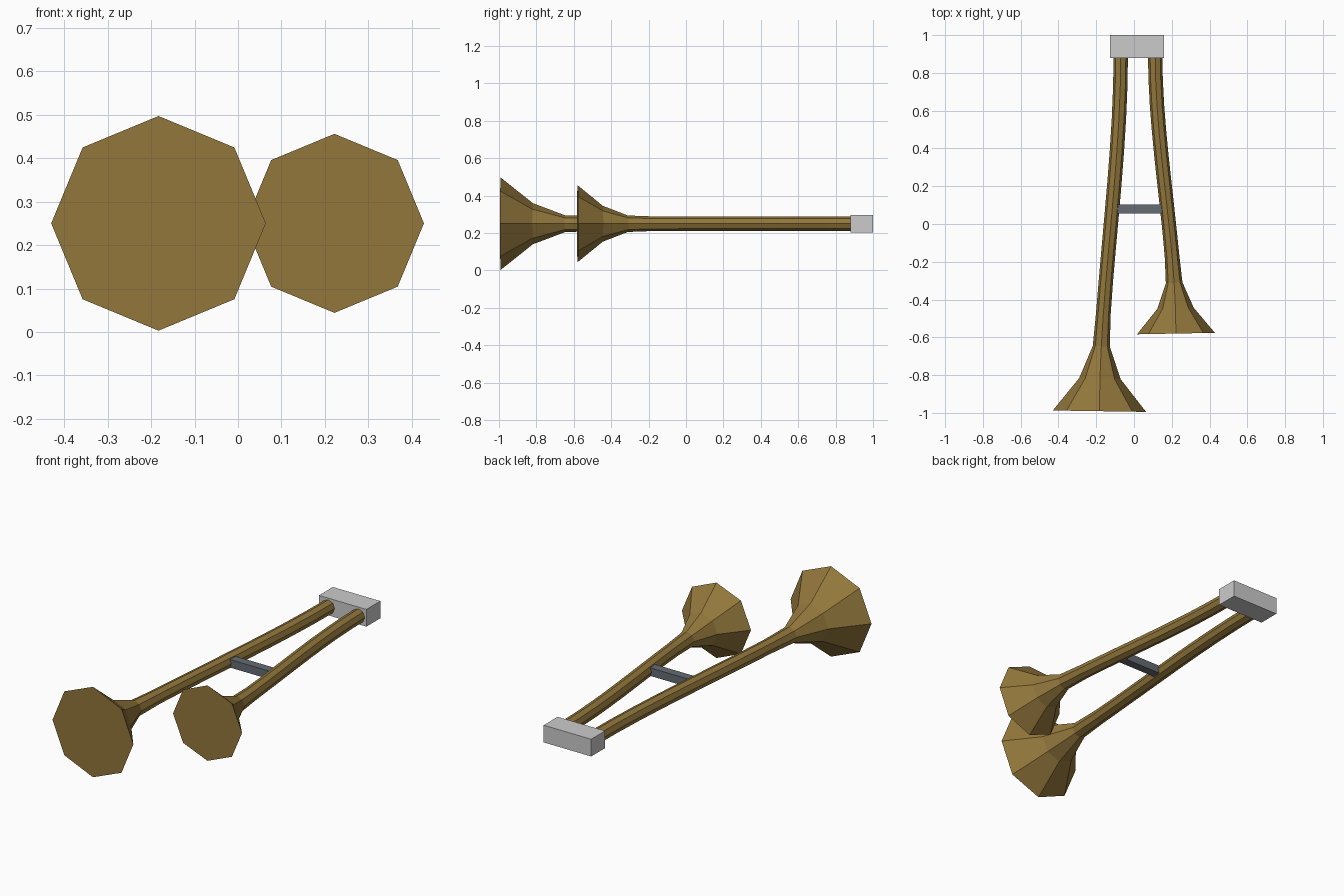
import bpy, bmesh, math
from mathutils import Vector

if "Cube" in bpy.data.objects:
    bpy.data.objects.remove(bpy.data.objects["Cube"])

SIDES, STEPS, Z = 8, 11, 0.25


def material(name, rgb):
    m = bpy.data.materials.new(name)
    m.diffuse_color = (*rgb, 1)
    m.use_nodes = True
    m.node_tree.nodes["Principled BSDF"].inputs["Base Color"].default_value = m.diffuse_color
    return m


brass = material("brass", (0.29, 0.185, 0.045))
steel = material("dark_steel", (0.13, 0.15, 0.17))


def horn(name, start, end, flare):
    # S-curved tube with flared rings at the front, capped at both ends
    path = []
    for i in range(STEPS + 1):
        t = i / STEPS
        s = t * t * (3 - 2 * t)
        path.append(Vector((start[0] + (end[0] - start[0]) * s,
                            start[1] + (end[1] - start[1]) * t, Z)))
    radii = [0.038] * (STEPS + 1 - len(flare)) + flare
    bm = bmesh.new()
    rings = []
    for i, (p, r) in enumerate(zip(path, radii)):
        tangent = (path[min(i + 1, STEPS)] - path[max(i - 1, 0)]).normalized()
        side = tangent.cross(Vector((0, 0, -1))).normalized()
        rings.append([bm.verts.new(p + side * r * math.cos(a) + Vector((0, 0, r * math.sin(a))))
                      for a in (2 * math.pi * k / SIDES for k in range(SIDES))])
    for a, b in zip(rings, rings[1:]):
        for k in range(SIDES):
            n = (k + 1) % SIDES
            bm.faces.new((a[k], a[n], b[n], b[k]))
    bm.faces.new(rings[0])
    bm.faces.new(rings[-1])
    bmesh.ops.recalc_face_normals(bm, faces=bm.faces)
    me = bpy.data.meshes.new(name)
    bm.to_mesh(me)
    bm.free()
    me.materials.append(brass)
    bpy.context.collection.objects.link(bpy.data.objects.new(name, me))


def box(name, lo, hi, mat=None):
    lo, hi = Vector(lo), Vector(hi)
    bpy.ops.mesh.primitive_cube_add(size=1, location=(lo + hi) / 2)
    o = bpy.context.object
    o.name = name
    o.scale = hi - lo
    if mat:
        o.data.materials.append(mat)


# Long and short horns
horn("long_horn", (-0.07, 0.9), (-0.183, -0.991), [0.039, 0.045, 0.11, 0.247])
horn("short_horn", (0.112, 0.9), (0.222, -0.58), [0.039, 0.044, 0.096, 0.206])

# Rear mounting block and the brace between the horns
box("rear_block", (-0.127, 0.88, 0.203), (0.16, 1.0, 0.297))
box("cross_brace", (-0.11, 0.056, 0.228), (0.175, 0.103, 0.272), steel)
